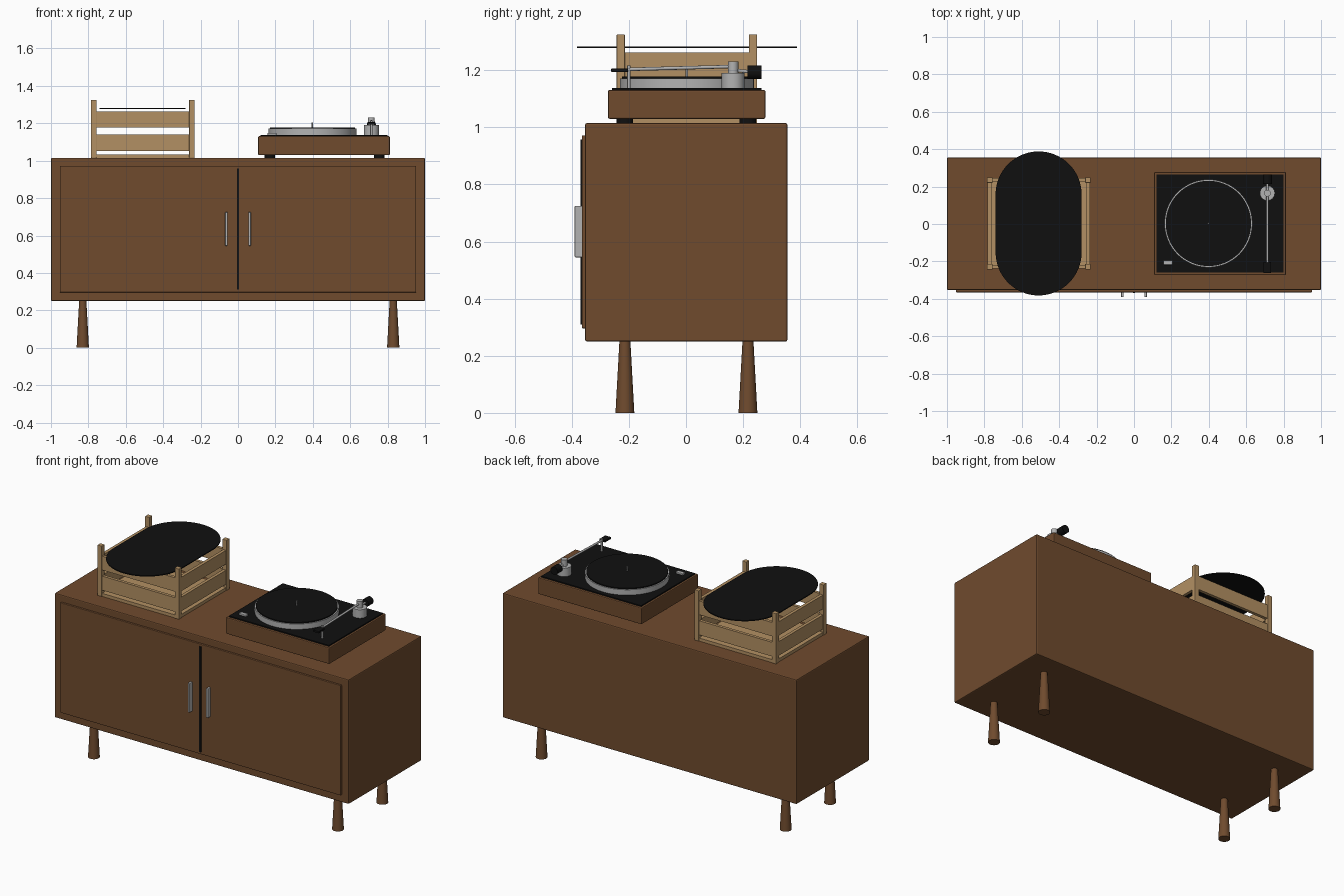
import bpy, bmesh, math
from mathutils import Vector

default_cube = bpy.data.objects.get("Cube")
if default_cube:
    bpy.data.objects.remove(default_cube, do_unlink=True)


def make_material(name, color):
    material = bpy.data.materials.new(name)
    material.use_nodes = True
    material.diffuse_color = (*color, 1)
    shader = next(n for n in material.node_tree.nodes if n.type == "BSDF_PRINCIPLED")
    shader.inputs["Base Color"].default_value = (*color, 1)
    return material


walnut = make_material("walnut brown", (0.16, 0.07, 0.027))
pine = make_material("pale pine", (0.45, 0.28, 0.125))
black = make_material("matte black", (0.005, 0.005, 0.005))
metal = make_material("light metal", (0.45, 0.45, 0.45))


def finish(bm, name, material, bevel=0.0, smooth=False):
    """Turn a bmesh into a named object with one material."""
    bmesh.ops.recalc_face_normals(bm, faces=bm.faces)
    mesh = bpy.data.meshes.new(name)
    bm.to_mesh(mesh)
    bm.free()
    mesh.materials.append(material)
    obj = bpy.data.objects.new(name, mesh)
    bpy.context.collection.objects.link(obj)
    if bevel:
        modifier = obj.modifiers.new("soft edges", "BEVEL")
        modifier.width = bevel
        modifier.segments = 2
    if smooth:
        bpy.ops.object.select_all(action="DESELECT")
        obj.select_set(True)
        bpy.context.view_layer.objects.active = obj
        bpy.ops.object.shade_smooth_by_angle(angle=math.radians(35))
    return obj


def box(name, material, x, y, z, bevel=0.0):
    """Box given by its (low, high) range on each axis."""
    bm = bmesh.new()
    bmesh.ops.create_cube(bm, size=1)
    for v in bm.verts:
        v.co = Vector([r[0] + (c + 0.5) * (r[1] - r[0]) for c, r in zip(v.co, (x, y, z))])
    return finish(bm, name, material, bevel)


def rod(name, material, start, end, radius, end_radius=None, sides=32):
    """Cylinder or cone between two points."""
    start, end = Vector(start), Vector(end)
    axis = end - start
    bm = bmesh.new()
    bmesh.ops.create_cone(bm, cap_ends=True, segments=sides, radius1=radius,
                          radius2=radius if end_radius is None else end_radius,
                          depth=axis.length)
    turn = axis.to_track_quat("Z", "Y")
    for v in bm.verts:
        v.co = turn @ v.co + (start + end) / 2
    return finish(bm, name, material, smooth=True)


def upright(name, material, x, y, bottom, top, radius, top_radius=None, sides=32):
    return rod(name, material, (x, y, bottom), (x, y, top), radius, top_radius, sides)


# Cabinet
top = 1.015
box("cabinet_body", walnut, (-1, 1), (-0.353, 0.355), (0.25, top), 0.006)
box("door_panel", walnut, (-0.953, 0.953), (-0.365, -0.34), (0.296, 0.972), 0.003)
box("door_gap", black, (-0.006, 0.006), (-0.37, -0.36), (0.31, 0.958))
for side, sign in (("left", 1), ("right", -1)):
    cx = sign * 0.062
    box(side + "_handle", metal, (cx - 0.007, cx + 0.007), (-0.39, -0.36), (0.545, 0.725), 0.003)
    for end, y in (("front", -0.214), ("back", 0.217)):
        upright(f"{side}_{end}_leg", walnut, sign * 0.83, y, 0, 0.255, 0.033, 0.019)

# Record crate
crate_x, crate_y = (-0.786, -0.232), (-0.243, 0.249)
post = 0.029
inset = 0.004
slat_thickness = 0.019
slats = {"lower": (1.053, 1.14), "upper": (1.177, 1.262)}


def edge_range(limits, at_high, offset, thickness):
    """Range of a strip lying inside one end of the given limits."""
    if at_high:
        return (limits[1] - offset - thickness, limits[1] - offset)
    return (limits[0] + offset, limits[0] + offset + thickness)


box("crate_floor", pine, (crate_x[0] + inset, crate_x[1] - inset),
    (crate_y[0] + inset, crate_y[1] - inset), (top, 1.034))
for high_x in (False, True):
    for high_y in (False, True):
        box("crate_post", pine, edge_range(crate_x, high_x, 0, post),
            edge_range(crate_y, high_y, 0, post), (top, 1.325), 0.002)
inner_x = (crate_x[0] + post, crate_x[1] - post)
inner_y = (crate_y[0] + post, crate_y[1] - post)
for level, z in slats.items():
    for high in (False, True):
        box(f"crate_{level}_long_slat", pine, inner_x,
            edge_range(crate_y, high, inset, slat_thickness), z)
        box(f"crate_{level}_side_slat", pine,
            edge_range(crate_x, high, inset, slat_thickness), inner_y, z)

# Overlapping records lying flat, merged into one rounded outline
bm = bmesh.new()
steps = 32
outline = []
for base, cy in ((0, 0.158), (math.pi, -0.152)):
    for i in range(steps + 1):
        a = base + math.pi * i / steps
        outline.append(bm.verts.new((-0.51 + 0.23 * math.cos(a), cy + 0.23 * math.sin(a), 1.277)))
face = bm.faces.new(outline)
raised = bmesh.ops.extrude_face_region(bm, geom=[face])
bmesh.ops.translate(bm, vec=(0, 0, 0.006),
                    verts=[g for g in raised["geom"] if isinstance(g, bmesh.types.BMVert)])
finish(bm, "records", black, smooth=True)

# Turntable body
deck = 1.138
box("turntable_base", walnut, (0.108, 0.812), (-0.273, 0.278), (1.03, 1.131), 0.005)
box("turntable_top_plate", black, (0.12, 0.8), (-0.259, 0.264), (1.125, deck))
for x in (0.17, 0.755):
    for y in (-0.214, 0.217):
        upright("turntable_foot", black, x, y, top, 1.035, 0.029)
upright("platter", metal, 0.398, 0.003, deck, 1.171, 0.235, sides=64)
upright("platter_mat", black, 0.398, 0.003, 1.17, 1.178, 0.228, sides=64)
upright("spindle", metal, 0.398, 0.003, 1.17, 1.205, 0.004, sides=12)
box("power_button", metal, (0.158, 0.206), (-0.218, -0.194), (deck, 1.149), 0.002)

# Tonearm
arm_x, pivot_y = 0.713, 0.165
upright("tonearm_base", metal, arm_x, pivot_y, deck, 1.19, 0.04)
upright("tonearm_pivot", metal, arm_x, pivot_y, 1.19, 1.23, 0.018)
rod("tonearm", metal, (arm_x, -0.205, 1.203), (arm_x, pivot_y, 1.213), 0.006, sides=16)
rod("tonearm_tail", metal, (arm_x, pivot_y, 1.2), (arm_x, 0.22, 1.195), 0.006, sides=16)
rod("counterweight", black, (arm_x, 0.215, 1.193), (arm_x, 0.264, 1.193), 0.024)
upright("arm_rest", metal, arm_x, -0.2, deck, 1.216, 0.006, sides=16)
box("headshell", black, (arm_x - 0.02, arm_x + 0.02), (-0.262, -0.203), (1.194, 1.206), 0.002)
